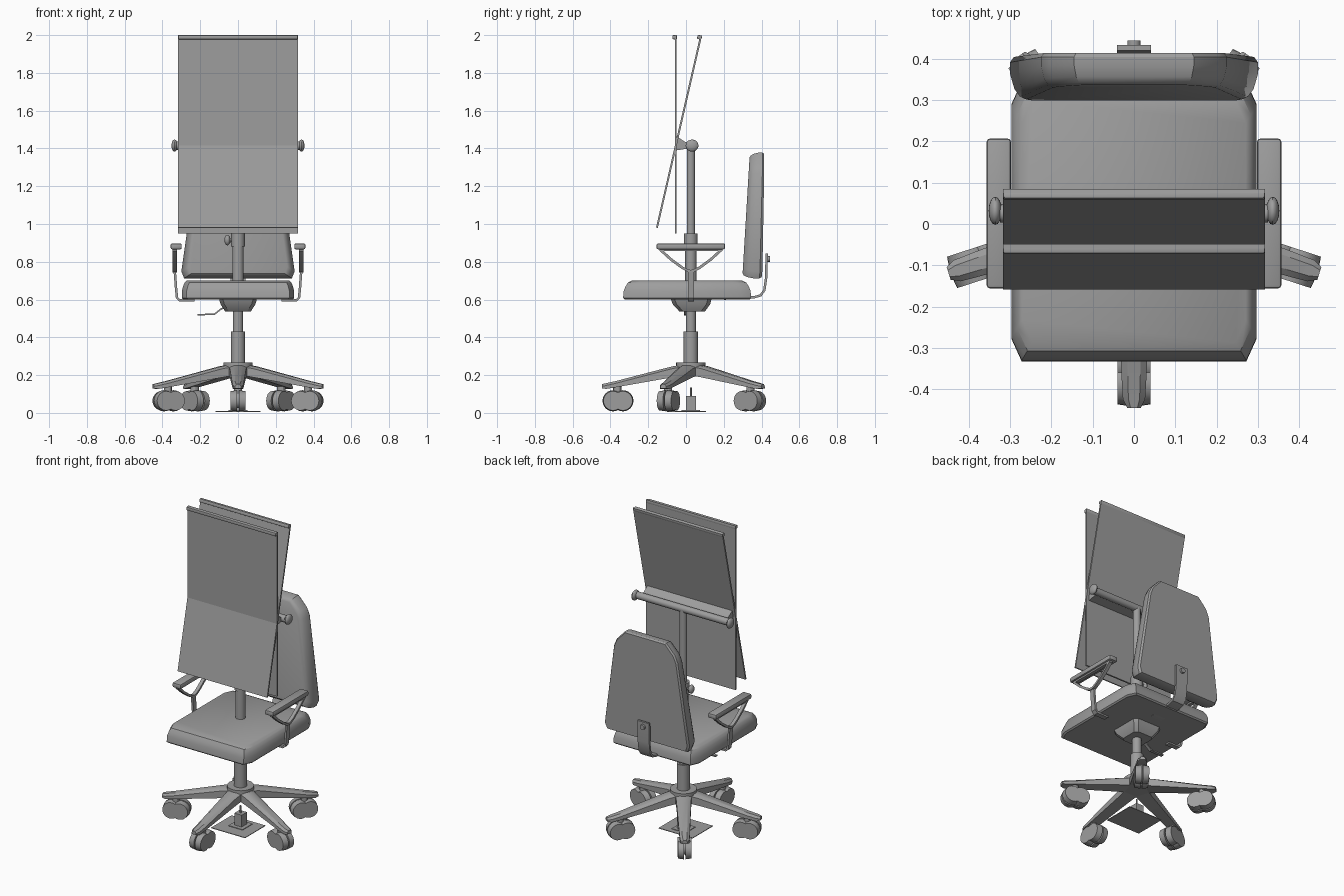
import bpy, bmesh, math
from mathutils import Vector, Matrix

cube = bpy.data.objects.get("Cube")
if cube:
    bpy.data.objects.remove(cube, do_unlink=True)

grey = bpy.data.materials.new("mid grey")
grey.use_nodes = True
colour = (0.34, 0.34, 0.34, 1)
grey.diffuse_color = colour
grey.node_tree.nodes["Principled BSDF"].inputs["Base Color"].default_value = colour

AXIS_Y = 0.026          # the column stands slightly behind the centre
parts = []


def finish(name, bm, matrix=None):
    if matrix:
        bm.transform(matrix)
    bmesh.ops.recalc_face_normals(bm, faces=bm.faces)
    mesh = bpy.data.meshes.new(name)
    bm.to_mesh(mesh)
    bm.free()
    mesh.materials.append(grey)
    obj = bpy.data.objects.new(name, mesh)
    bpy.context.collection.objects.link(obj)
    parts.append(obj)
    return obj


def loft(name, rings, matrix=None):
    """Skin a row of equal rings and cap both ends."""
    bm = bmesh.new()
    rows = [[bm.verts.new(p) for p in ring] for ring in rings]
    n = len(rows[0])
    for a, b in zip(rows, rows[1:]):
        for i in range(n):
            j = (i + 1) % n
            bm.faces.new((a[i], a[j], b[j], b[i]))
    bm.faces.new(rows[0])
    bm.faces.new(rows[-1])
    return finish(name, bm, matrix)


def box(name, lo, hi, bevel=0, matrix=None):
    bm = bmesh.new()
    bmesh.ops.create_cube(bm, size=1)
    lo, hi = Vector(lo), Vector(hi)
    for v in bm.verts:
        v.co = [(lo[k] + hi[k]) / 2 + v.co[k] * (hi[k] - lo[k]) for k in range(3)]
    if bevel:
        bmesh.ops.bevel(bm, geom=bm.edges[:], offset=bevel, segments=2,
                        profile=0.5, affect='EDGES')
    return finish(name, bm, matrix)


def rod(name, start, end, r1, r2=None, sides=24, matrix=None):
    start, end = Vector(start), Vector(end)
    d = end - start
    bm = bmesh.new()
    bmesh.ops.create_cone(bm, cap_ends=True, segments=sides, radius1=r1,
                          radius2=r1 if r2 is None else r2, depth=d.length)
    place = Matrix.Translation((start + end) / 2) @ d.to_track_quat('Z', 'Y').to_matrix().to_4x4()
    return finish(name, bm, matrix @ place if matrix else place)


def ball(name, centre, size):
    bm = bmesh.new()
    bmesh.ops.create_uvsphere(bm, u_segments=16, v_segments=10, radius=1)
    return finish(name, bm, Matrix.Translation(centre) @ Matrix.Diagonal((*size, 1)))


def band(name, path, thick, across):
    """Flat strip along a path; across is its half width vector."""
    pts = [Vector(p) for p in path]
    w = Vector(across)
    rings = []
    for i, p in enumerate(pts):
        t = pts[min(i + 1, len(pts) - 1)] - pts[max(i - 1, 0)]
        n = t.cross(w).normalized() * thick / 2
        rings.append([p + n + w, p + n - w, p - n - w, p - n + w])
    return loft(name, rings)


# Five-legged base with twin-lobed casters
for i in range(5):
    turn = Matrix.Translation((0, AXIS_Y, 0)) @ Matrix.Rotation(math.radians(72 * i - 90), 4, 'Z')
    rings = []
    for r, hw, z0, z1 in ((0.03, 0.05, 0.2, 0.258), (0.1, 0.043, 0.188, 0.246),
                          (0.4, 0.03, 0.135, 0.168), (0.45, 0.027, 0.127, 0.157),
                          (0.472, 0.016, 0.13, 0.152)):
        rings.append([(r, -hw, z0), (r, hw, z0), (r, hw, z1 - 0.012),
                      (r, hw * 0.5, z1), (r, -hw * 0.5, z1), (r, -hw, z1 - 0.012)])
    loft("base_leg", rings, turn)
    rod("caster_stem", (0.39, 0, 0.1), (0.39, 0, 0.142), 0.022, sides=12, matrix=turn)
    for side in (-1, 1):
        for r in (0.412, 0.36):
            rod("caster_wheel", (r, side * 0.004, 0.064), (r, side * 0.04, 0.064),
                0.056, 0.051, matrix=turn)
    rod("caster_axle", (0.385, -0.01, 0.07), (0.385, 0.01, 0.07), 0.045, matrix=turn)


def column(name, z0, z1, r):
    rod(name, (0, AXIS_Y, z0), (0, AXIS_Y, z1), r, sides=28)


# Central column
column("base_hub", 0.195, 0.266, 0.078)
column("outer_column", 0.2, 0.43, 0.038)
column("inner_column", 0.43, 0.56, 0.027)

# Small foot plate on the ground under the hub
box("floor_plate", (-0.12, -0.1, 0.006), (0.12, 0.105, 0.01))
box("floor_pad", (-0.05, -0.025, 0.01), (0.05, 0.075, 0.014))
box("floor_block", (-0.026, 0, 0.01), (0.026, 0.053, 0.09))
column("floor_pin", 0.09, 0.135, 0.005)


def octagon(hx, y0, y1, cx, cy, z):
    return [(-hx + cx, y0, z), (hx - cx, y0, z), (hx, y0 + cy, z), (hx, y1 - cy, z),
            (hx - cx, y1, z), (-hx + cx, y1, z), (-hx, y1 - cy, z), (-hx, y0 + cy, z)]


# Seat cushion, its mechanism and the height lever
loft("seat", [octagon(0.297 - ix, -0.333 + iy, 0.345 - iy, 0.025, 0.055, z)
              for z, ix, iy in ((0.6, 0.008, 0.008), (0.608, 0, 0), (0.645, 0, 0.003),
                                (0.67, 0.006, 0.013), (0.69, 0.014, 0.026), (0.7, 0.026, 0.046))])
loft("seat_mechanism", [octagon(hx, y0, y1, 0.02, 0.02, z) for z, hx, y0, y1 in
                        ((0.537, 0.068, -0.035, 0.1), (0.575, 0.092, -0.07, 0.128),
                         (0.602, 0.1, -0.08, 0.135))])
lever = [(-0.05, 0, 0.568), (-0.09, 0, 0.55), (-0.125, 0, 0.522), (-0.215, 0, 0.52)]
band("height_lever", lever, 0.008, (0, 0.01, 0))


# Backrest cushion: an outline narrowing to the top, skinned from back to front
def back_ring(scale, depth):
    half = [(0.285, 0.712), (0.3, 0.75), (0.225, 1.27), (0.205, 1.315), (0.145, 1.378)]
    outline = half + [(-x, z) for x, z in reversed(half)]
    ring = []
    for x, z in outline:
        zz = 1.045 + (z - 1.045) * (1 - (1 - scale) * 0.6)
        rise = (zz - 0.712) / 0.666
        front = 0.298 + 0.04 * rise
        back = 0.4 + 0.014 * min(1, rise * 5)
        ring.append((x * scale, back + (front - back) * depth, zz))
    return ring


loft("backrest", [back_ring(s, d) for s, d in
                  ((0.97, 0), (1, 0.12), (1, 0.4), (0.965, 0.75), (0.92, 0.93), (0.87, 1))])
support = [(0, 0.2, 0.605), (0, 0.36, 0.612), (0, 0.395, 0.622), (0, 0.415, 0.65),
           (0, 0.425, 0.72), (0, 0.427, 0.845)]
band("backrest_bracket", support, 0.013, (0.041, 0, 0))
rod("backrest_knob", (0, 0.425, 0.815), (0, 0.445, 0.815), 0.016, sides=16)

# Armrests, mirrored
for s in (-1, 1):
    box("armrest_pad", sorted_lo := (min(s * 0.298, s * 0.357), -0.156, 0.866),
        (max(s * 0.298, s * 0.357), 0.207, 0.897), 0.008)
    x = s * 0.335
    half = [(-0.16, 0.862), (-0.105, 0.812), (-0.045, 0.768), (-0.015, 0.753)]
    vee = half + [(0, 0.75)] + [(-y, z) for y, z in reversed(half)]
    band("armrest_brace", [(x, AXIS_Y + y, z) for y, z in vee], 0.014, (0.011, 0, 0))
    box("armrest_rail", (x - 0.011, -0.14, 0.856), (x + 0.011, 0.192, 0.868))
    post = [(s * 0.23, AXIS_Y, 0.597), (s * 0.31, AXIS_Y, 0.597), (s * 0.323, AXIS_Y, 0.61),
            (s * 0.328, AXIS_Y, 0.66), (x, AXIS_Y, 0.755)]
    band("armrest_post", post, 0.013, (0, 0.016, 0))

# Upright post with clamp collar
column("upright_post", 0.6, 1.415, 0.022)
column("lower_post", 0.6, 0.9, 0.03)
column("clamp_collar", 0.88, 0.95, 0.036)
rod("clamp_screw", (-0.02, AXIS_Y, 0.915), (-0.055, AXIS_Y, 0.915), 0.012, sides=12)
ball("clamp_knob", (-0.056, AXIS_Y, 0.915), (0.016, 0.022, 0.028))

# Cross bar with end knobs and a wedge bracket holding the boards
rod("cross_bar", (-0.325, AXIS_Y, 1.415), (0.325, AXIS_Y, 1.415), 0.022)
for s in (-1, 1):
    ball("cross_bar_knob", (s * 0.336, AXIS_Y + 0.006, 1.415), (0.016, 0.034, 0.032))
loft("board_bracket", [[(x, -0.05, 1.465), (x, -0.005, 1.435), (x, 0.015, 1.425),
                        (x, 0.015, 1.4), (x, -0.05, 1.39)] for x in (-0.3, 0.3)])


# Two crossing boards with a rounded lip on the top edge
def board(name, bottom, top):
    (y0, z0), (y1, z1) = bottom, top
    length = math.hypot(y1 - y0, z1 - z0)
    tilt = Matrix.Translation((0, y0, z0)) @ Matrix.Rotation(math.atan2(y0 - y1, z1 - z0), 4, 'X')
    box(name, (-0.317, -0.005, 0), (0.317, 0.005, length), 0, tilt)
    box(name + "_lip", (-0.317, -0.018, length - 0.022), (0.317, 0.006, length), 0.005, tilt)


board("upright_board", (-0.054, 0.95), (-0.054, 2.0))
board("tilted_board", (-0.154, 0.98), (0.08, 1.998))

# Smooth the rounded parts and keep hard edges
bpy.ops.object.select_all(action='DESELECT')
for obj in parts:
    obj.select_set(True)
bpy.context.view_layer.objects.active = parts[0]
bpy.ops.object.shade_smooth_by_angle(angle=math.radians(30))
